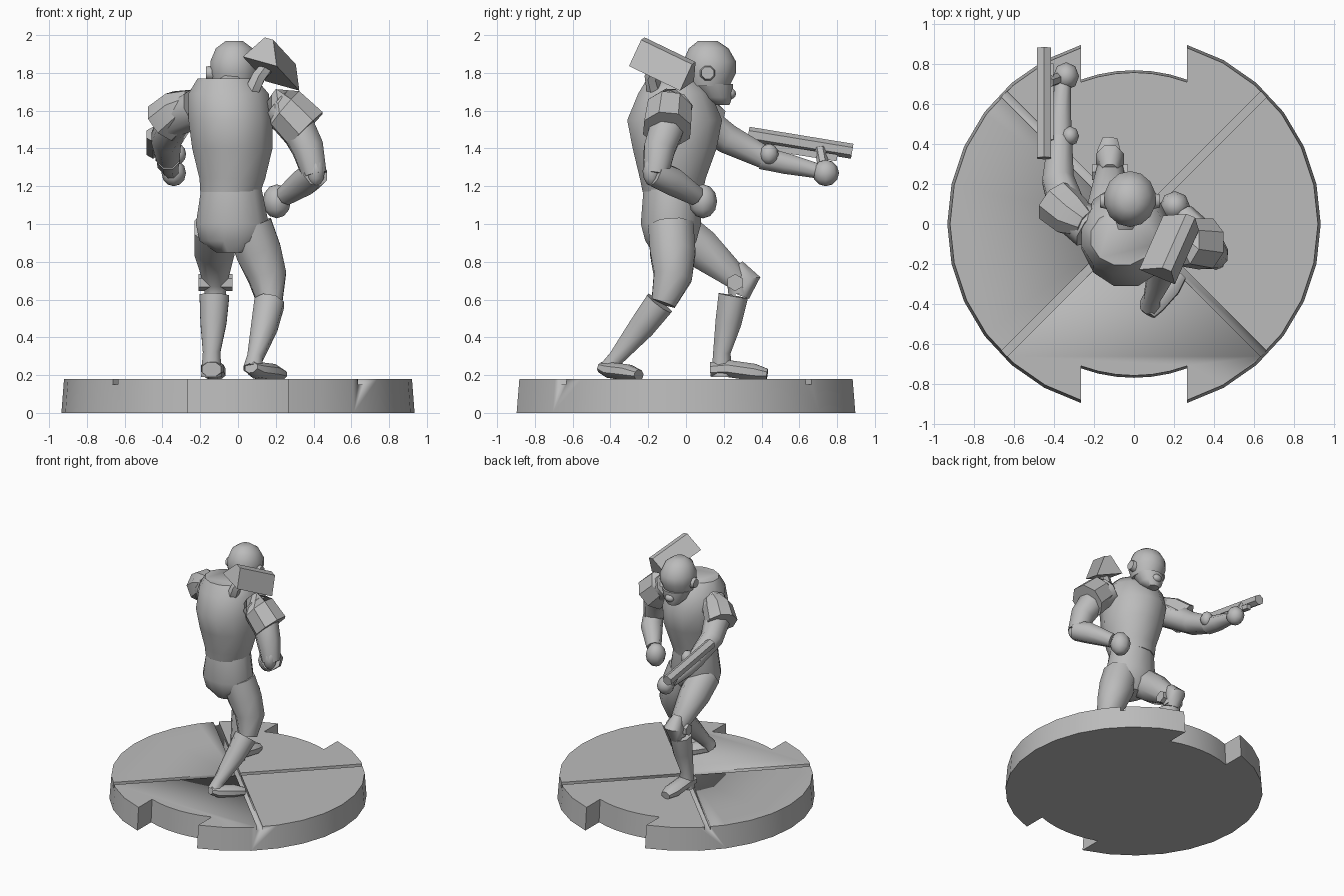
import bpy, bmesh, math
from mathutils import Vector, Matrix

if "Cube" in bpy.data.objects:
    bpy.data.objects.remove(bpy.data.objects["Cube"], do_unlink=True)

grey = bpy.data.materials.new("plain grey")
grey.use_nodes = True
colour = (0.5, 0.5, 0.5, 1)
grey.diffuse_color = colour
grey.node_tree.nodes["Principled BSDF"].inputs["Base Color"].default_value = colour


def finish(name, bm, smooth=40):
    """Turn a bmesh into a named, shaded object."""
    bmesh.ops.recalc_face_normals(bm, faces=bm.faces[:])
    mesh = bpy.data.meshes.new(name)
    bm.to_mesh(mesh)
    bm.free()
    mesh.materials.append(grey)
    obj = bpy.data.objects.new(name, mesh)
    bpy.context.collection.objects.link(obj)
    bpy.ops.object.select_all(action="DESELECT")
    obj.select_set(True)
    bpy.context.view_layer.objects.active = obj
    bpy.ops.object.shade_smooth_by_angle(angle=math.radians(smooth))
    return obj


def skin(name, rings, smooth=40):
    """Bridge equal rings of points and cap both ends."""
    bm = bmesh.new()
    loops = [[bm.verts.new(p) for p in ring] for ring in rings]
    for a, b in zip(loops, loops[1:]):
        for i in range(len(a)):
            j = (i + 1) % len(a)
            bm.faces.new((a[i], a[j], b[j], b[i]))
    bm.faces.new(loops[0])
    bm.faces.new(loops[-1])
    return finish(name, bm, smooth)


def stack(name, layers, sides=12, smooth=50):
    """Loft level ellipses: x, y, z, half width, half depth."""
    rings = []
    for x, y, z, rx, ry in layers:
        turn = [math.tau * (i + 0.5) / sides for i in range(sides)]
        rings.append([(x + rx * math.cos(a), y + ry * math.sin(a), z) for a in turn])
    return skin(name, rings, smooth)


def limb(name, stations, sides=8, smooth=50, flat=1.0):
    """Loft rings square to a path: x, y, z, radius."""
    path = [Vector(s[:3]) for s in stations]
    rings = []
    for i, s in enumerate(stations):
        ahead = path[min(i + 1, len(path) - 1)] - path[max(i - 1, 0)]
        ahead.normalize()
        ref = Vector((1, 0, 0)) if abs(ahead.x) < 0.8 else Vector((0, 1, 0))
        up = ahead.cross(ref).normalized()
        side = up.cross(ahead)
        ring = []
        for k in range(sides):
            a = math.tau * (k + 0.5) / sides
            ring.append(path[i] + s[3] * (side * math.cos(a) + up * math.sin(a) * flat))
        rings.append(ring)
    return skin(name, rings, smooth)


def ball(name, centre, size):
    bm = bmesh.new()
    bmesh.ops.create_uvsphere(bm, u_segments=8, v_segments=6, radius=1)
    bmesh.ops.transform(bm, matrix=Matrix.Translation(centre) @ Matrix.Diagonal((*size, 1)), verts=bm.verts)
    return finish(name, bm, 60)


# Round stand with a stepped notch at front and back
def stand_outline(grow, z):
    outer, inner, half_notch = 0.935 * grow, 0.77 * grow, 0.265
    points = []
    for turn in (0, math.pi):
        edge = math.acos(half_notch / outer)
        dent = math.acos(half_notch / inner)
        for i in range(13):
            a = turn - edge + 2 * edge * i / 12
            points.append((outer * math.cos(a), outer * math.sin(a), z))
        for i in range(7):
            a = turn + dent + (math.pi - 2 * dent) * i / 6
            points.append((inner * math.cos(a), inner * math.sin(a), z))
    return points


stand = skin("stand", [stand_outline(1, 0), stand_outline(0.985, 0.18)], 30)

# Crossed grooves in the stand top
for heading in (45, -45):
    bm = bmesh.new()
    bmesh.ops.create_cube(bm, size=1)
    place = Matrix.Translation((0, 0, 0.18)) @ Matrix.Rotation(math.radians(heading), 4, "Z")
    bmesh.ops.transform(bm, matrix=place @ Matrix.Diagonal((2.2, 0.04, 0.06, 1)), verts=bm.verts)
    cutter = finish("groove_cutter", bm)
    cut = stand.modifiers.new("groove", "BOOLEAN")
    cut.operation, cut.object, cut.solver = "DIFFERENCE", cutter, "EXACT"
    bpy.context.view_layer.objects.active = stand
    bpy.ops.object.modifier_apply(modifier=cut.name)
    bpy.data.objects.remove(cutter, do_unlink=True)

# Trunk
stack("torso", [
    (-0.04, -0.07, 1.17, 0.165, 0.165), (-0.03, -0.07, 1.24, 0.18, 0.18),
    (-0.03, -0.06, 1.4, 0.22, 0.23), (-0.04, -0.06, 1.55, 0.23, 0.26),
    (-0.05, -0.06, 1.69, 0.22, 0.2), (-0.06, -0.07, 1.77, 0.16, 0.14)])
stack("hips", [
    (-0.03, -0.08, 0.85, 0.09, 0.1), (-0.03, -0.08, 0.91, 0.18, 0.14),
    (-0.03, -0.08, 1.0, 0.2, 0.165), (-0.035, -0.07, 1.19, 0.165, 0.16)])
limb("neck", [(-0.05, -0.02, 1.68, 0.09), (-0.02, 0.12, 1.76, 0.085)])

# Helmeted head with ear discs and breather
stack("head", [
    (-0.02, 0.19, 1.63, 0.045, 0.04), (-0.02, 0.165, 1.67, 0.085, 0.08),
    (-0.02, 0.14, 1.74, 0.11, 0.11)], 14)
stack("helmet", [
    (-0.02, 0.12, 1.73, 0.11, 0.11), (-0.02, 0.125, 1.8, 0.13, 0.14),
    (-0.02, 0.125, 1.86, 0.13, 0.14), (-0.02, 0.12, 1.93, 0.1, 0.105),
    (-0.02, 0.115, 1.97, 0.045, 0.05)], 14)
for side, tag in ((1, "left"), (-1, "right")):
    limb(tag + "_ear_disc", [(-0.02 + side * 0.11, 0.115, 1.8, 0.045),
                             (-0.02 + side * 0.15, 0.115, 1.8, 0.035)])
ball("breather", (-0.02, 0.235, 1.69), (0.04, 0.03, 0.03))

# Forward leg
limb("front_thigh", [(-0.12, -0.06, 0.98, 0.12), (-0.125, 0.08, 0.87, 0.115),
                     (-0.12, 0.27, 0.71, 0.07), (-0.12, 0.28, 0.63, 0.06)])
limb("front_shin", [(-0.125, 0.25, 0.62, 0.085), (-0.13, 0.225, 0.48, 0.075),
                    (-0.14, 0.19, 0.32, 0.05), (-0.14, 0.19, 0.19, 0.06)])
limb("front_knee_pad", [(-0.12, 0.27, 0.78, 0.04), (-0.12, 0.325, 0.71, 0.075),
                        (-0.12, 0.29, 0.62, 0.05)])
limb("front_knee_strap", [(-0.21, 0.26, 0.69, 0.045), (-0.03, 0.26, 0.69, 0.045)], 6)
limb("front_foot", [(-0.14, 0.13, 0.23, 0.055), (-0.135, 0.22, 0.235, 0.065),
                    (-0.125, 0.36, 0.215, 0.065), (-0.12, 0.43, 0.205, 0.04)], flat=0.75)

# Trailing leg
limb("rear_thigh", [(0.06, -0.08, 0.99, 0.13), (0.11, -0.07, 0.85, 0.13),
                    (0.155, -0.07, 0.72, 0.11), (0.17, -0.12, 0.58, 0.07)])
limb("rear_shin", [(0.165, -0.14, 0.58, 0.085), (0.14, -0.23, 0.46, 0.075),
                   (0.09, -0.37, 0.29, 0.045), (0.08, -0.41, 0.23, 0.055)])
limb("rear_foot", [(0.07, -0.45, 0.24, 0.04), (0.1, -0.4, 0.225, 0.06),
                   (0.18, -0.31, 0.215, 0.06), (0.23, -0.25, 0.2, 0.04)], flat=0.75)

# Arm resting towards the hip
limb("left_upper_arm", [(0.2, -0.07, 1.62, 0.11), (0.3, -0.09, 1.54, 0.1),
                        (0.37, -0.14, 1.4, 0.09), (0.405, -0.16, 1.26, 0.07)])
limb("left_forearm", [(0.41, -0.17, 1.27, 0.075), (0.36, -0.08, 1.23, 0.08),
                      (0.25, 0.05, 1.15, 0.055)])
ball("left_elbow_pad", (0.41, -0.18, 1.28), (0.05, 0.05, 0.08))
ball("left_fist", (0.205, 0.09, 1.12), (0.075, 0.075, 0.09))
limb("left_shoulder_pad", [(0.17, -0.08, 1.66, 0.07), (0.25, -0.09, 1.61, 0.125),
                           (0.36, -0.1, 1.5, 0.135)], smooth=35)

# Arm reaching forward
limb("right_upper_arm", [(-0.22, -0.02, 1.61, 0.11), (-0.33, 0.06, 1.56, 0.1),
                         (-0.38, 0.22, 1.45, 0.085), (-0.37, 0.42, 1.35, 0.065)])
limb("right_forearm", [(-0.37, 0.4, 1.35, 0.065), (-0.37, 0.53, 1.32, 0.06),
                       (-0.355, 0.7, 1.28, 0.042)])
ball("right_elbow_pad", (-0.32, 0.44, 1.37), (0.045, 0.05, 0.055))
ball("right_fist", (-0.34, 0.74, 1.27), (0.065, 0.07, 0.07))
limb("right_shoulder_pad", [(-0.24, 0.0, 1.65, 0.07), (-0.31, 0.04, 1.61, 0.11),
                            (-0.39, 0.11, 1.54, 0.12)], smooth=35)

# Hand weapon
limb("weapon_barrel", [(-0.45, 0.33, 1.475, 0.04), (-0.45, 0.88, 1.385, 0.04)], 6, 20)
limb("weapon_underbar", [(-0.42, 0.42, 1.41, 0.025), (-0.42, 0.8, 1.35, 0.025)], 4, 20)
limb("weapon_grip", [(-0.43, 0.71, 1.4, 0.03), (-0.35, 0.74, 1.24, 0.03)], 6)

# Wedge-shaped launcher carried above the shoulder on a bracket
along = Vector((0.12, 0.27, -0.13))
across = Vector((0.9, -0.37, -0.25)).normalized()
above = across.cross(along).normalized()
rear = Vector((0.135, -0.25, 1.91))
section = ((-0.1, -0.055), (0.1, -0.055), (0.025, 0.08), (-0.025, 0.08))
ends = [[rear + along * t + across * u + above * v for u, v in section] for t in (0, 1)]
skin("launcher", ends, 20)
limb("launcher_bracket", [(0.06, -0.16, 1.68, 0.045), (0.11, -0.18, 1.78, 0.04),
                          (0.17, -0.14, 1.85, 0.035)], 6)
